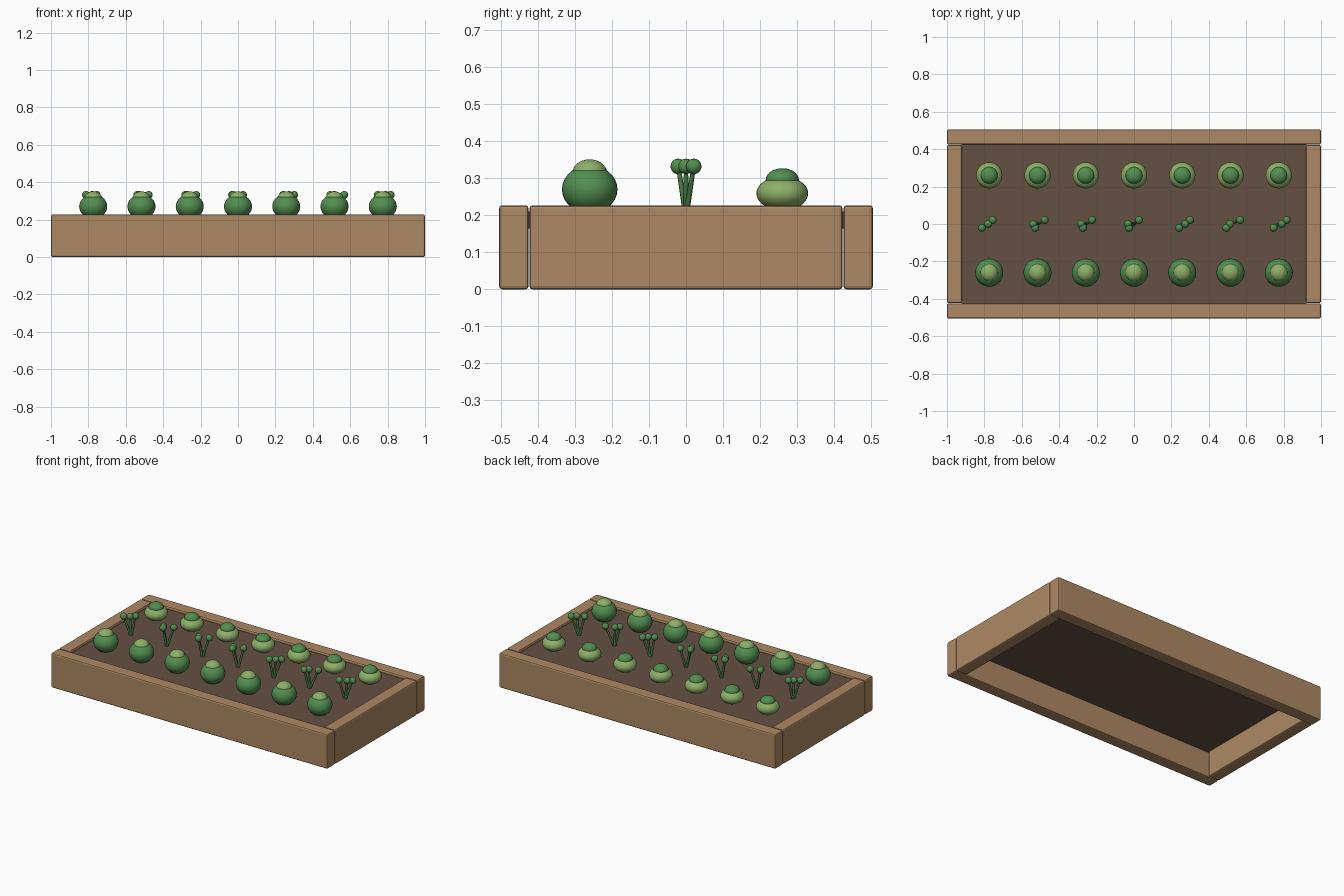
import bpy
from math import radians
from mathutils import Vector

if "Cube" in bpy.data.objects:
    bpy.data.objects.remove(bpy.data.objects["Cube"])


def material(name, rgb):
    m = bpy.data.materials.new(name)
    m.diffuse_color = (*rgb, 1)
    m.use_nodes = True
    m.node_tree.nodes["Principled BSDF"].inputs["Base Color"].default_value = m.diffuse_color
    return m


WOOD = material("wood", (0.42, 0.25, 0.125))
SOIL = material("soil", (0.13, 0.08, 0.055))
DARK = material("dark_green", (0.085, 0.27, 0.08))
LIGHT = material("light_green", (0.27, 0.43, 0.14))
STEM = material("stem_green", (0.06, 0.18, 0.055))


def finish(name, mat, smooth=True):
    ob = bpy.context.object
    ob.name = name
    ob.data.materials.append(mat)
    if smooth:
        bpy.ops.object.shade_smooth_by_angle(angle=radians(40))
    return ob


def box(name, lo, hi, mat, bevel=0.0):
    lo, hi = Vector(lo), Vector(hi)
    bpy.ops.mesh.primitive_cube_add(size=1, location=(lo + hi) / 2)
    bpy.context.object.scale = hi - lo
    bpy.ops.object.transform_apply(location=False, rotation=False, scale=True)
    ob = finish(name, mat, False)
    if bevel:
        mod = ob.modifiers.new("rounded_edges", 'BEVEL')
        mod.width = bevel
        mod.segments = 2
    return ob


def ball(name, loc, r, rz, mat, seg=28):
    bpy.ops.mesh.primitive_uv_sphere_add(segments=seg, ring_count=seg // 2, radius=1, location=loc)
    bpy.context.object.scale = (r, r, rz)
    bpy.ops.object.transform_apply(location=False, rotation=False, scale=True)
    return finish(name, mat)


def stem(name, a, b, r1, r2):
    a, b = Vector(a), Vector(b)
    d = b - a
    bpy.ops.mesh.primitive_cone_add(vertices=10, radius1=r1, radius2=r2,
                                    depth=d.length, location=(a + b) / 2)
    bpy.context.object.rotation_euler = d.to_track_quat('Z', 'Y').to_euler()
    return finish(name, STEM)


# Wooden frame: long boards front and back, short boards between them
H = 0.227
box("front_board", (-1, -0.505, 0), (1, -0.425, H), WOOD, 0.009)
box("back_board", (-1, 0.425, 0), (1, 0.505, H), WOOD, 0.009)
box("left_board", (-1, -0.423, 0), (-0.92, 0.423, H), WOOD, 0.009)
box("right_board", (0.92, -0.423, 0), (1, 0.423, H), WOOD, 0.009)

# Raised soil slab, open underneath
box("soil", (-0.922, -0.427, 0.165), (0.922, 0.427, 0.21), SOIL)

# Sideways lean of the three shoots on each sprout
LEAN = [(-.039, -.006, .018), (-.012, -.022, .038), (-.014, -.024, .035),
        (-.027, -.032, .027), (-.017, .016, .042), (-.022, -.002, .052),
        (-.027, .016, .042)]

for i, leans in enumerate(LEAN):
    x = (i - 3) * 0.258
    # Front row: round cabbages with a pale crown
    ball(f"cabbage_{i}", (x, -0.26, 0.27), 0.075, 0.065, DARK)
    ball(f"cabbage_crown_{i}", (x, -0.26, 0.314), 0.047, 0.037, LIGHT)
    # Back row: flat lettuces with a dark heart
    ball(f"lettuce_{i}", (x, 0.26, 0.259), 0.07, 0.046, LIGHT)
    ball(f"lettuce_heart_{i}", (x, 0.26, 0.295), 0.045, 0.032, DARK)
    # Middle row: sprouts of three leaning shoots
    for j, dx in enumerate(leans):
        tip = (x + dx, (j - 1) * 0.021, 0.332)
        stem(f"sprout_stem_{i}_{j}", (x, 0, 0.2), tip, 0.008, 0.006)
        ball(f"sprout_tip_{i}_{j}", tip, 0.021, 0.021, DARK, 16)
